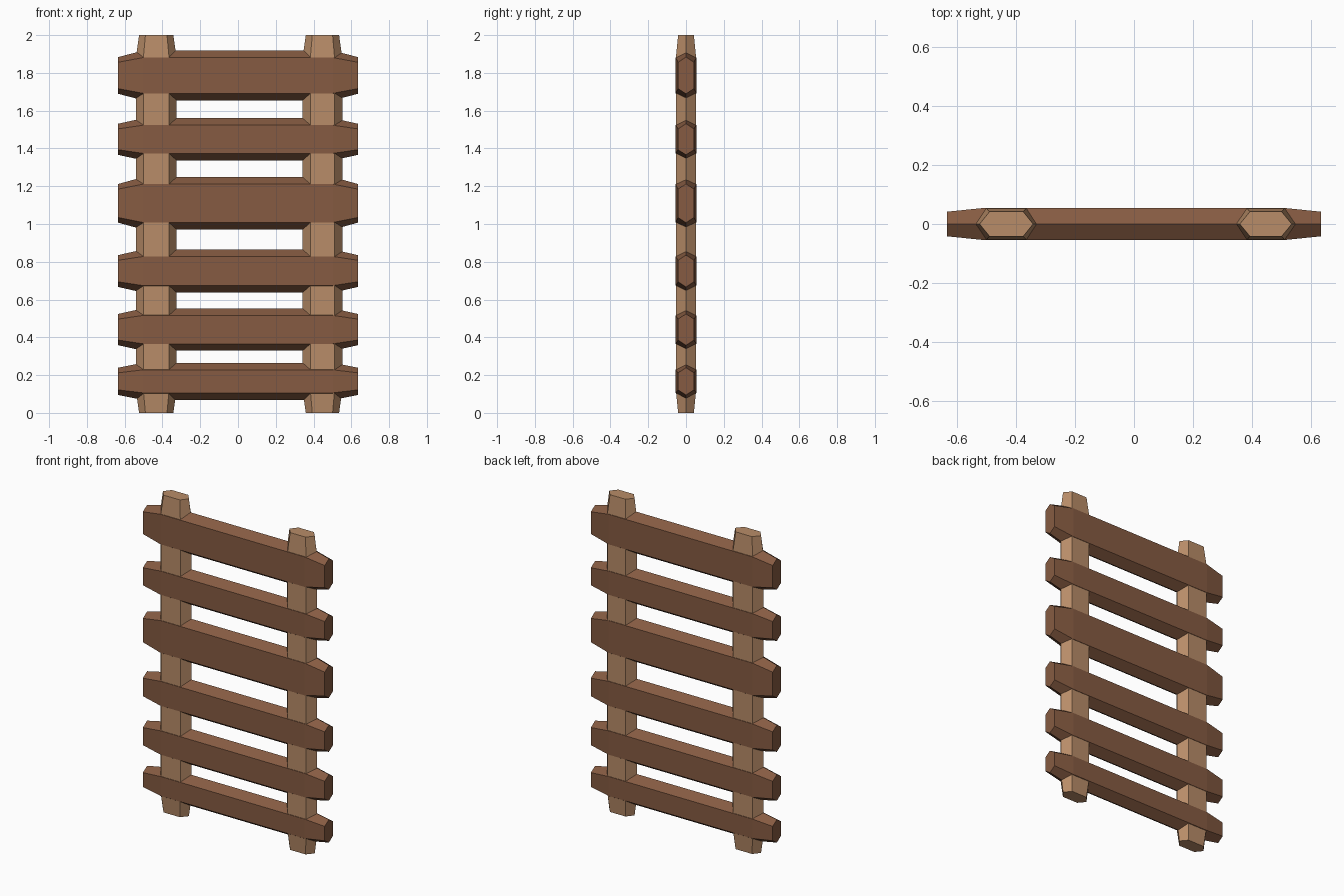
import bpy
from mathutils import Vector

if "Cube" in bpy.data.objects:
    bpy.data.objects.remove(bpy.data.objects["Cube"])


def material(name, color):
    m = bpy.data.materials.new(name)
    m.diffuse_color = (*color, 1)
    m.use_nodes = True
    m.node_tree.nodes["Principled BSDF"].inputs["Base Color"].default_value = m.diffuse_color
    return m


rail_wood = material("dark brown wood", (0.238, 0.105, 0.054))
post_wood = material("light brown wood", (0.479, 0.263, 0.138))


def tapered_beam(name, mat, stations, half, flat, depth, place):
    """Hexagonal beam: stations are (distance along, width scale, depth scale)."""
    section = [(half, 0), (flat, depth), (-flat, depth),
               (-half, 0), (-flat, -depth), (flat, -depth)]
    verts = [place(t, w * s, d * k) for t, s, k in stations for w, d in section]
    faces = [tuple(range(6)), tuple(range(len(verts) - 6, len(verts)))]
    for r in range(len(stations) - 1):
        for i in range(6):
            j = (i + 1) % 6
            faces.append((r * 6 + i, r * 6 + j, r * 6 + 6 + j, r * 6 + 6 + i))
    mesh = bpy.data.meshes.new(name)
    mesh.from_pydata(verts, [], faces)
    mesh.materials.append(mat)
    # orient every face outward (the beam is convex)
    centre = sum((v.co for v in mesh.vertices), Vector()) / len(verts)
    flip = [p.normal.dot(p.center - centre) < 0 for p in mesh.polygons]
    for p, f in zip(mesh.polygons, flip):
        if f:
            p.flip()
    mesh.update()
    obj = bpy.data.objects.new(name, mesh)
    bpy.context.collection.objects.link(obj)


# horizontal rails: (bottom point, top point)
rails = [(0.069, 0.265), (0.329, 0.553), (0.637, 0.865),
         (0.971, 1.248), (1.337, 1.56), (1.655, 1.918)]
for n, (lo, hi) in enumerate(rails, 1):
    mid, half = (lo + hi) / 2, (hi - lo) / 2
    tapered_beam(f"rail_{n}", rail_wood,
                 [(-0.634, 0.74, 0.76), (-0.503, 1, 1), (0.503, 1, 1), (0.634, 0.74, 0.76)],
                 half, half - 0.037, 0.055,
                 lambda t, w, d: (t, d, mid + w))

# upright posts: centre x, half width, half width of the flat face
for name, x, half, flat in [("left_post", -0.433, 0.108, 0.068),
                            ("right_post", 0.447, 0.105, 0.064)]:
    tapered_beam(name, post_wood,
                 [(0, 0.84, 0.78), (0.12, 1, 1), (1.88, 1, 1), (2, 0.84, 0.78)],
                 half, flat, 0.0535,
                 lambda t, w, d: (x + w, d, t))
